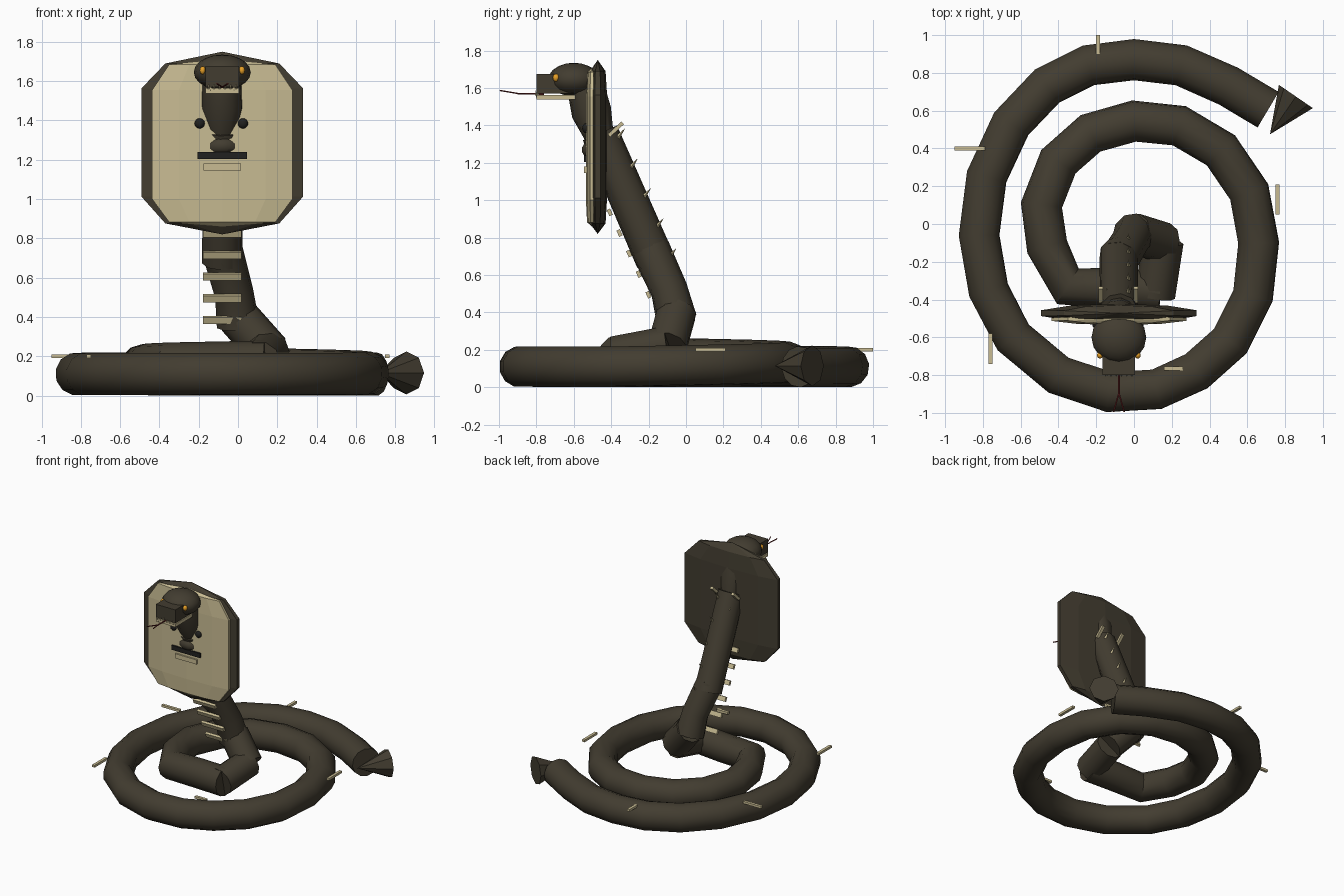
import bpy, bmesh, math
from mathutils import Vector, Matrix

if "Cube" in bpy.data.objects:
    bpy.data.objects.remove(bpy.data.objects["Cube"])

CX = -0.08  # centre line of neck, hood and head


def mat(name, c):
    m = bpy.data.materials.new(name)
    m.diffuse_color = (*c, 1)
    m.use_nodes = True
    m.node_tree.nodes["Principled BSDF"].inputs["Base Color"].default_value = m.diffuse_color
    return m


DARK = mat("dark_scales", (0.055, 0.046, 0.03))
BLACK = mat("black_marks", (0.015, 0.015, 0.014))
PALE = mat("pale_belly", (0.58, 0.5, 0.29))
AMBER = mat("amber", (0.8, 0.35, 0.02))
RED = mat("dark_red", (0.15, 0.02, 0.02))


def finish(bm, name, m, smooth=False):
    bmesh.ops.recalc_face_normals(bm, faces=bm.faces)
    me = bpy.data.meshes.new(name)
    bm.to_mesh(me)
    bm.free()
    ob = bpy.data.objects.new(name, me)
    bpy.context.collection.objects.link(ob)
    me.materials.append(m)
    if smooth:
        bpy.context.view_layer.objects.active = ob
        bpy.ops.object.select_all(action='DESELECT')
        ob.select_set(True)
        bpy.ops.object.shade_smooth_by_angle(angle=math.radians(40))
    return ob


def skin(bm, rings):
    """Bridge rings of points; one-point rings become poles, open ends are capped."""
    rs = [[bm.verts.new(p) for p in r] for r in rings]
    for a, b in zip(rs, rs[1:]):
        n = max(len(a), len(b))
        for i in range(n):
            j = (i + 1) % n
            if len(a) == 1:
                bm.faces.new((a[0], b[i], b[j]))
            elif len(b) == 1:
                bm.faces.new((a[i], a[j], b[0]))
            else:
                bm.faces.new((a[i], a[j], b[j], b[i]))
    for r in (rs[0], rs[-1]):
        if len(r) > 2:
            bm.faces.new(r)


def tube(name, pts, radii, m, n=10):
    pts = [Vector(p) for p in pts]
    rings, side = [], None
    for i, p in enumerate(pts):
        t = (pts[min(i + 1, len(pts) - 1)] - pts[max(i - 1, 0)]).normalized()
        if side is None:
            side = t.orthogonal() if abs(t.z) > 0.9 else t.cross(Vector((0, 0, 1)))
        side = (side - t * side.dot(t)).normalized()
        up = side.cross(t)
        r = radii[i] if isinstance(radii, list) else radii
        rings.append([p + r * (side * math.cos(k * math.tau / n) + up * math.sin(k * math.tau / n))
                      for k in range(n)])
    bm = bmesh.new()
    skin(bm, rings)
    return finish(bm, name, m, True)


def box(name, loc, size, m, rx=0, rz=0):
    bm = bmesh.new()
    M = (Matrix.Translation(loc) @ Matrix.Rotation(rz, 4, 'Z') @ Matrix.Rotation(rx, 4, 'X')
         @ Matrix.Diagonal((*size, 1)))
    bmesh.ops.create_cube(bm, size=1, matrix=M)
    return finish(bm, name, m)


def ball(name, loc, size, m, u=12, v=8):
    bm = bmesh.new()
    bmesh.ops.create_uvsphere(bm, u_segments=u, v_segments=v, radius=1,
                              matrix=Matrix.Translation(loc) @ Matrix.Diagonal((*size, 1)))
    return finish(bm, name, m, True)


def cone(name, base, tip, r, m, n=8):
    base, tip = Vector(base), Vector(tip)
    d = tip - base
    bm = bmesh.new()
    M = Matrix.Translation((base + tip) / 2) @ d.to_track_quat('Z', 'Y').to_matrix().to_4x4()
    bmesh.ops.create_cone(bm, cap_ends=True, segments=n, radius1=r, radius2=0, depth=d.length, matrix=M)
    return finish(bm, name, m)


# coiled body, spiralling from the inner start out to the tail
coil = [(.14, -.36), (-.1, -.34), (-.35, -.33), (-.46, -.12), (-.49, .1), (-.4, .33), (-.23, .48), (0, .545),
        (.24, .52), (.46, .39), (.61, .17), (.66, -.1), (.63, -.38), (.51, -.62), (.33, -.78), (.12, -.875),
        (-.13, -.89), (-.4, -.8), (-.64, -.6), (-.77, -.35), (-.82, -.06), (-.78, .25), (-.65, .53),
        (-.46, .73), (-.24, .84), (0, .87), (.25, .84), (.5, .73), (.71, .605)]
tube("coiled_body", [(x, y, .11 + .06 * max(0, 1 - i / 12)) for i, (x, y) in enumerate(coil)], .11, DARK, 12)
cone("tail_tip", (.857, .675, .115), (.72, .475, .115), .109, DARK)

# raised neck in overlapping pieces
tube("neck_root", [(.11, -.38, .17), (.155, -.09, .225)], .108, DARK)
tube("neck_bend", [(.16, -.1, .22), (.0, -.05, .4)], .108, DARK)
tube("neck_lower", [(.0, -.05, .36), (-.02, -.09, .52), (CX, -.19, .74)], [.11, .1, .105], DARK)
tube("neck_upper", [(CX, -.165, .68), (CX, -.46, 1.36)], [.105, .1], DARK)
tube("neck_top", [(CX, -.45, 1.3), (CX, -.505, 1.47), (CX, -.54, 1.62)], [.07, .108, .1], DARK)


# hood: flattened lofts, dark shell with a pale front
def hood(name, y, levels, m):
    rings = [[(CX + rx / math.cos(math.pi / 10) * math.sin(k * math.tau / 10),
               y + ry * math.cos(k * math.tau / 10), z) for k in range(10)] if rx else [(CX, y, z)]
             for z, rx, ry in levels]
    bm = bmesh.new()
    skin(bm, rings)
    return finish(bm, name, m)


hood("hood_shell", -.472, [(.82, 0, 0), (.876, .29, .042), (1.013, .412, .05), (1.563, .412, .05),
                           (1.69, .29, .042), (1.75, 0, 0)], DARK)
hood("hood_front", -.503, [(.86, 0, 0), (.882, .27, .026), (1.0, .357, .032), (1.555, .357, .032),
                           (1.685, .27, .026), (1.71, 0, 0)], PALE)

# hood markings
for s in (-1, 1):
    ball("hood_spot", (CX - .005 + s * .11, -.535, 1.385), (.026, .02, .026), BLACK)
box("hood_bar", (CX, -.53, 1.222), (.25, .03, .036), BLACK)
ball("hood_mark", (CX, -.525, 1.27), (.07, .035, .042), DARK, 7, 5)
box("hood_scute", (CX, -.53, 1.163), (.19, .03, .036), PALE)

# belly scutes and back spines along the neck
for i in range(6):
    z = .385 + i * .11
    box("belly_scute", (CX, -.25 - (z - .6) * .47, z), (.195, .02, .036), PALE, rx=.42)
for i in range(5):
    z = .69 + i * .16
    y = -.085 - (z - .69) * .43
    cone("back_spine", (-.03, y - .01, z), (-.03, y + .035, z + .055), .014, PALE, 4)
for s in (-1, 1):
    box("neck_spine", (CX - .003 + s * .093, -.375, 1.38), (.024, .1, .02), PALE, rx=.75)
    box("neck_spine_low", (CX + s * .06, -.38, 1.31), (.012, .1, .015), PALE, rx=-.85)

# spines lying on the coil
for x, y, z, length, a in [(-.19, .95, .2, .1, 90), (-.87, .4, .2, .16, 0), (.76, .13, .2, .16, 90),
                           (-.76, -.66, .2, .16, 90), (.21, -.765, .21, .1, 0)]:
    box("coil_spine", (x, y, z), (length, .022, .018), PALE, rz=math.radians(a))

# head
ball("head", (CX, -.6, 1.645), (.145, .137, .09), DARK, 16, 10)
box("snout", (CX, -.7, 1.623), (.172, .2, .106), DARK)
box("lower_jaw", (CX, -.695, 1.551), (.172, .21, .026), PALE)
for s in (-1, 1):
    ball("eye", (CX + s * .1, -.695, 1.655), (.016, .018, .021), AMBER, 10, 6)
    cone("fang", (CX + s * .06, -.79, 1.575), (CX + s * .06, -.803, 1.545), .008, PALE, 6)
for i in range(6):
    x = CX - .07 + i * .028
    cone("tooth", (x, -.803, 1.56), (x, -.803, 1.59), .005, PALE, 4)

# forked tongue
tube("tongue", [(CX, -.76, 1.568), (CX, -.9, 1.57)], .005, RED, 6)
for s in (-1, 1):
    tube("tongue_fork", [(CX, -.895, 1.57), (CX + s * .028, -.995, 1.587)], .004, RED, 6)
